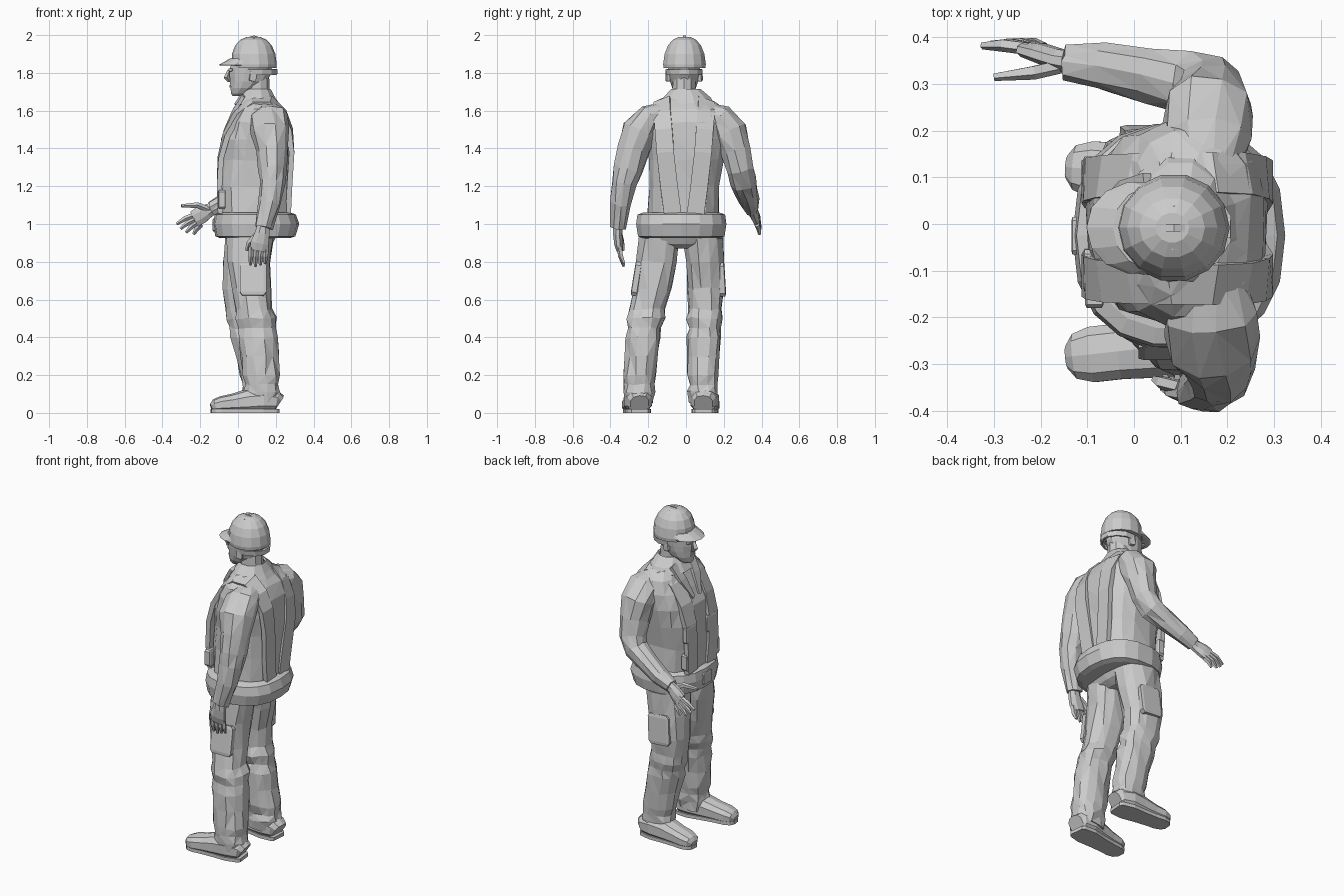
import bpy, bmesh, math, random
from mathutils import Vector

random.seed(4)


def loft(name, rings, n=12, flat=True, power=2.0, jitter=0.0, caps=True, turn=0.5, floor=None, tilt=0.0):
    """Skin through rings (x, y, z, half width, half depth); flat keeps rings horizontal."""
    bm = bmesh.new()
    side = Vector((0, 1, tilt))
    pts = [Vector(r[:3]) for r in rings]
    rows = []
    for i, r in enumerate(rings):
        t = Vector((0, 0, 1)) if flat else (pts[min(i + 1, len(pts) - 1)] - pts[max(i - 1, 0)]).normalized()
        a = (side - t * side.dot(t)).normalized()
        b = t.cross(a)
        row = []
        for k in range(n):
            q = 2 * math.pi * (k + turn) / n
            c, s = math.cos(q), math.sin(q)
            c = math.copysign(abs(c) ** (2 / power), c)
            s = math.copysign(abs(s) ** (2 / power), s)
            p = pts[i] + a * c * r[3] + b * s * r[4]
            p += Vector([random.uniform(-jitter, jitter) for _ in range(3)])
            if floor is not None:
                p.z = max(p.z, floor)
            row.append(bm.verts.new(p))
        rows.append(row)
    for lo, hi in zip(rows, rows[1:]):
        for k in range(n):
            m = (k + 1) % n
            bm.faces.new((lo[k], lo[m], hi[m], hi[k]))
    if caps:
        bm.faces.new(rows[0])
        bm.faces.new(rows[-1])
    bmesh.ops.recalc_face_normals(bm, faces=bm.faces)
    if jitter:
        bmesh.ops.triangulate(bm, faces=[f for f in bm.faces if len(f.verts) == 4])
    me = bpy.data.meshes.new(name)
    bm.to_mesh(me)
    bm.free()
    ob = bpy.data.objects.new(name, me)
    bpy.context.collection.objects.link(ob)
    return ob


def box(name, x, y, z, sx, sy, sz, rot=(0, 0, 0)):
    bpy.ops.mesh.primitive_cube_add(size=1, location=(x, y, z), rotation=rot)
    ob = bpy.context.object
    ob.name = name
    ob.scale = (sx, sy, sz)
    mod = ob.modifiers.new("edge", 'BEVEL')
    mod.width = 0.1
    mod.segments = 1
    return ob


# Jacket
loft("jacket", [(.08, -.02, .93, .20, .17), (.09, -.015, 1.06, .19, .185), (.088, -.01, 1.2, .185, .19),
                (.093, 0, 1.34, .20, .193), (.1, 0, 1.45, .215, .187), (.115, 0, 1.54, .22, .165),
                (.12, 0, 1.61, .2, .13), (.11, 0, 1.65, .15, .095), (.1, 0, 1.68, .09, .07)],
     n=16, power=2.6, jitter=.005)

# Collar with a lapel on each side
collar = loft("collar", [(.1, .005, 1.635, .15, .125), (.1, .005, 1.67, .13, .1), (.1, 0, 1.715, .08, .075)],
              n=12, caps=False)
collar.modifiers.new("thick", 'SOLIDIFY').thickness = .012
for s in (1, -1):
    loft("lapel", [(.03, s * .085, 1.68, .035, .014), (-.02, s * .065, 1.6, .04, .014),
                   (-.07, s * .03, 1.49, .015, .012)], n=4, flat=False)

# Vest straps over the shoulders, converging on the back
strap = [(-.092, .09, 1.06), (-.098, .1, 1.2), (-.092, .105, 1.35), (-.062, .11, 1.47), (0, .113, 1.585),
         (.08, .115, 1.65), (.17, .115, 1.65), (.235, .115, 1.59), (.273, .108, 1.5), (.284, .1, 1.38),
         (.272, .08, 1.2), (.265, .06, 1.05)]
for s in (1, -1):
    loft("vest_strap", [(x, s * y - .01, z, .065, .02) for x, y, z in strap], n=4, flat=False, tilt=-s * .45)
    # Chest pocket and pouch
    box("chest_pocket", -.094, s * .1, 1.3, .03, .09, .1)
    box("belt_pouch", -.085, s * .12 - .02, 1.13, .04, .08, .1)

# Wide belt
loft("belt", [(.09, -.025, .925, .205, .185), (.092, -.025, .935, .232, .212), (.096, -.025, 1.0, .242, .228),
              (.092, -.025, 1.05, .235, .215), (.09, -.025, 1.062, .2, .185)], n=18, power=2.4)
box("buckle", -.124, -.025, .995, .02, .08, .07)

# Trousers
loft("trouser_seat", [(.06, -.02, .87, .12, .08), (.063, -.022, .895, .205, .12), (.075, -.025, .96, .215, .145)],
     n=14, power=2.4, jitter=.003)
legs = {
    "left": [(.065, -.14, .93, .11, .125), (.06, -.155, .8, .11, .115), (.07, -.175, .66, .1, .105),
             (.083, -.205, .55, .092, .1), (.095, -.212, .5, .1, .108), (.102, -.22, .45, .087, .097),
             (.11, -.228, .4, .092, .103), (.115, -.238, .3, .087, .1), (.122, -.245, .2, .086, .098),
             (.126, -.248, .15, .08, .093), (.128, -.25, .11, .084, .1), (.128, -.25, .055, .078, .092)],
    "right": [(.06, .09, .93, .11, .13), (.045, .1, .8, .1, .125), (.028, .105, .66, .097, .115),
              (.035, .102, .55, .09, .105), (.05, .1, .5, .097, .11), (.06, .098, .45, .087, .102),
              (.07, .096, .4, .092, .108), (.09, .094, .3, .086, .102), (.11, .09, .2, .08, .098),
              (.115, .09, .15, .075, .092), (.118, .09, .11, .08, .1), (.118, .09, .055, .074, .09)]}
for side, rings in legs.items():
    loft(side + "_trouser_leg", rings, n=12, power=2.3, jitter=.007)
box("left_cargo_pocket", .08, -.263, .71, .14, .035, .18, (-.16, 0, 0))
box("right_cargo_pocket", .045, .19, .71, .14, .035, .18, (.06, .08, 0))

# Boots, shaped from heel to toe and flattened on the ground
for side, heel, toe in (("left", -.245, -.285), ("right", .092, .122)):
    prof = [(.215, .05, .05, .05), (.2, .06, .066, .06), (.13, .065, .078, .07), (.05, .058, .068, .068),
            (-.03, .048, .062, .053), (-.09, .042, .062, .046), (-.125, .036, .05, .036), (-.142, .03, .026, .018)]
    rings = [(x, heel + (toe - heel) * (.22 - x) / .36, z, w, h) for x, z, w, h in prof]
    loft(side + "_boot", rings, n=10, flat=False, power=2.5, floor=.01)
    loft(side + "_sole", [(x, y, .01, w, .012) for x, y, z, w, h in rings], n=4,
         flat=False, power=6, floor=0)

# Sleeves
loft("left_sleeve", [(.15, -.1, 1.575, .07, .08), (.165, -.19, 1.555, .08, .1), (.17, -.245, 1.49, .1, .1),
                     (.178, -.278, 1.39, .086, .086), (.185, -.307, 1.29, .077, .075), (.185, -.328, 1.22, .068, .068),
                     (.165, -.346, 1.11, .055, .06), (.135, -.358, .98, .042, .047)],
     n=10, flat=False, jitter=.005)
loft("right_sleeve", [(.14, .1, 1.575, .07, .08), (.155, .18, 1.555, .08, .1), (.16, .23, 1.49, .098, .098),
                      (.165, .26, 1.39, .082, .083), (.16, .287, 1.29, .073, .073), (.125, .303, 1.225, .068, .066),
                      (.04, .32, 1.175, .062, .06), (-.06, .336, 1.12, .052, .05), (-.14, .345, 1.082, .036, .04)],
     n=10, flat=False, jitter=.005)


def finger(name, base, mid, tip, r=.0145):
    loft(name, [(*base, r, r), (*mid, r, r), (*tip, r * .55, r * .55)], n=5, flat=False)


# Left hand, hanging
loft("left_palm", [(.135, -.36, 1.0, .028, .034), (.128, -.362, .95, .026, .042), (.115, -.358, .9, .024, .052),
                   (.108, -.35, .86, .019, .05)], n=8, flat=False)
for i in range(4):
    x = .07 + i * .026
    finger("left_finger", (x, -.352, .88), (x - .002, -.345, .83), (x - .004, -.328, .775 + .008 * abs(i - 1)))
finger("left_thumb", (.1, -.35, .945), (.06, -.34, .9), (.045, -.332, .86), .016)

# Right hand, held forward
loft("right_palm", [(-.12, .345, 1.09, .027, .032), (-.16, .352, 1.068, .024, .04), (-.2, .366, 1.045, .022, .05),
                    (-.23, .374, 1.028, .018, .047)], n=8, flat=False)
tips = [(-.325, .382, 1.0), (-.305, .386, .975), (-.275, .39, .955), (-.235, .39, .945)]
for i, tip in enumerate(tips):
    b = Vector((-.225 + .01 * i, .376, 1.05 - .018 * i))
    m = b.lerp(Vector(tip), .5) + Vector((-.004, .004, .004))
    finger("right_finger", b, m, tip)
finger("right_thumb", (-.15, .34, 1.075), (-.215, .325, 1.1), (-.3, .315, 1.096), .016)

# Neck and head
loft("neck", [(.11, -.01, 1.62, .075, .075), (.1, -.01, 1.7, .064, .068), (.095, -.01, 1.78, .062, .07)], n=10)
loft("head", [(.0, -.01, 1.678, .026, .03), (.012, -.01, 1.69, .044, .05), (.035, -.01, 1.72, .065, .078),
              (.055, -.01, 1.755, .077, .1), (.064, -.01, 1.79, .083, .113), (.068, -.01, 1.825, .088, .115),
              (.075, -.01, 1.87, .085, .105)], n=12)
loft("nose", [(-.045, -.01, 1.815, .01, .01), (-.058, -.01, 1.775, .018, .018), (-.045, -.01, 1.752, .018, .01)],
     n=4, turn=0)
box("mouth", -.034, -.01, 1.729, .02, .042, .014)
box("brow", -.04, -.01, 1.816, .02, .1, .016)
for s in (1, -1):
    box("ear", .08, -.01 + s * .085, 1.785, .035, .022, .06, (0, .15, s * -.2))

# Hard hat: shell, brim, ridges and rear headband
loft("hat_shell", [(.085, -.008, 1.825, .113, .118), (.085, -.008, 1.845, .116, .12), (.083, -.008, 1.9, .108, .115),
                   (.082, -.008, 1.945, .09, .097), (.082, -.008, 1.975, .064, .07), (.082, -.008, 1.99, .032, .036)],
     n=14)
# Brim stacked as flat layers so that it slopes down to the front
loft("hat_brim", [(.01, -.008, 1.838, .09, .1), (.01, -.008, 1.842, .1, .112), (.022, -.008, 1.85, .1, .11),
                  (.045, -.008, 1.875, .09, .09)], n=14)
for y, z in ((0, 1.98), (.04, 1.966), (-.04, 1.966)):
    loft("hat_ridge", [(.0, y - .008, z - .045, .01, .012), (.04, y - .008, z - .008, .011, .018),
                       (.085, y - .008, z + .004, .011, .02), (.13, y - .008, z - .01, .011, .018),
                       (.17, y - .008, z - .055, .009, .012)], n=4, flat=False)
band = loft("headband", [(.1, -.01, 1.79, .088, .098), (.1, -.01, 1.82, .092, .102)], n=12, caps=False)
band.modifiers.new("thick", 'SOLIDIFY').thickness = .01
box("headband_dial", .2, -.01, 1.806, .016, .045, .03)
